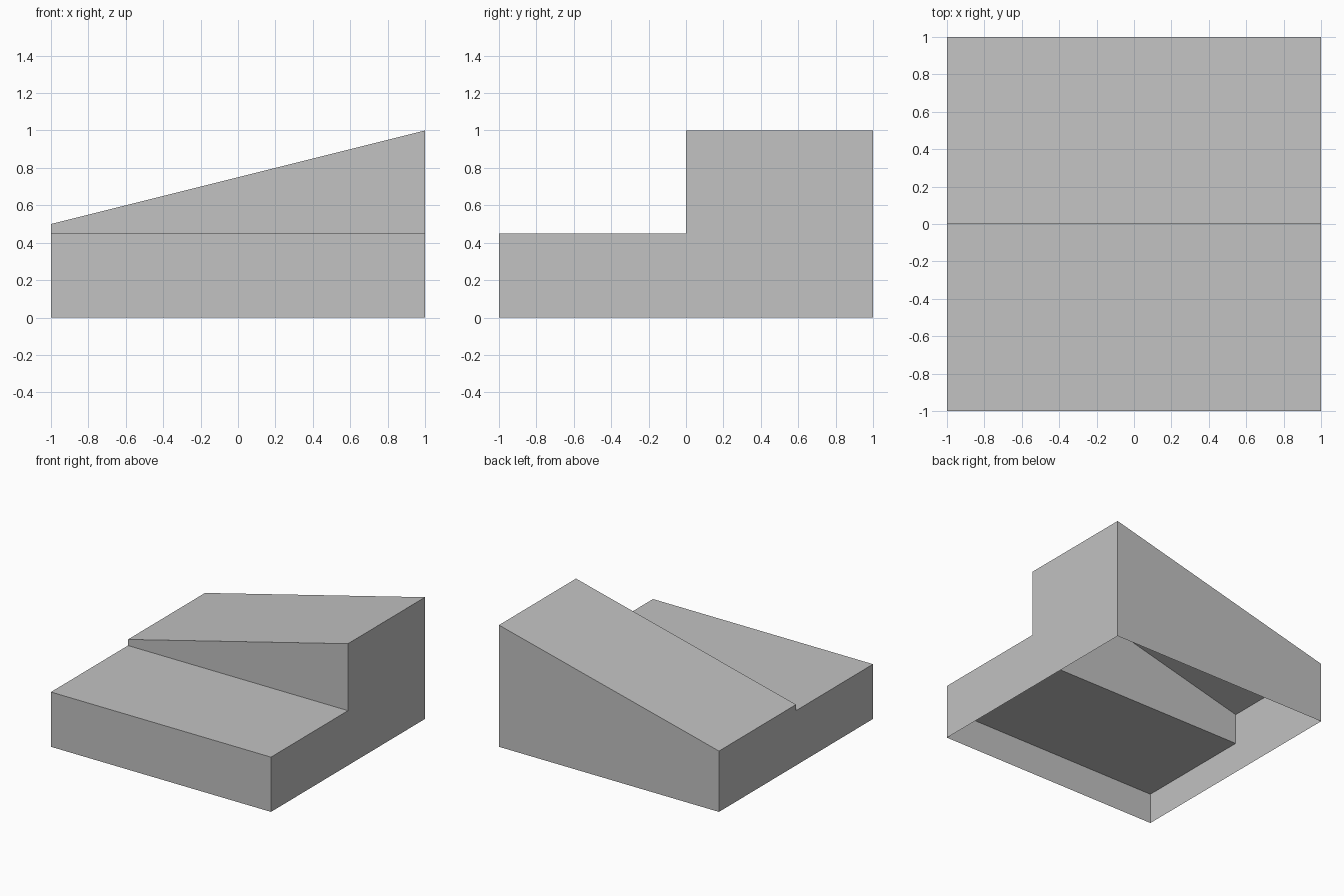
import bpy
import bmesh

cube = bpy.data.objects.get("Cube")
if cube:
    bpy.data.objects.remove(cube, do_unlink=True)

STEP_TOP = 0.45
SHELF = 0.25
LOW, HIGH = 0.5, 1.0

grey = bpy.data.materials.new("plain grey")
grey.use_nodes = True
grey.diffuse_color = (0.54, 0.54, 0.54, 1)
grey.node_tree.nodes["Principled BSDF"].inputs["Base Color"].default_value = grey.diffuse_color


def loft(name, start, end, caps=False):
    """Bridge two (y, z) profiles at x = -1 and x = 1, optionally capping both ends."""
    bm = bmesh.new()
    a = [bm.verts.new((-1, y, z)) for y, z in start]
    b = [bm.verts.new((1, y, z)) for y, z in end]
    for i in range(len(a) - 1):
        bm.faces.new((a[i], a[i + 1], b[i + 1], b[i]))
    if caps:
        bm.faces.new(a[::-1])
        bm.faces.new(b)
    mesh = bpy.data.meshes.new(name)
    bm.to_mesh(mesh)
    bm.free()
    mesh.materials.append(grey)
    obj = bpy.data.objects.new(name, mesh)
    bpy.context.collection.objects.link(obj)
    return obj


def stepped_profile(top):
    return [(1, 0), (1, top), (0, top), (0, STEP_TOP), (-1, STEP_TOP), (-1, 0)]


# Open-bottomed outer shell: flat front step and a rear block with a sloping roof
loft("outer_shell", stepped_profile(LOW), stepped_profile(HIGH), caps=True)

# Underside of the thick front step, with its rear edge closed up to the riser
shelf = [(-1, SHELF), (0, SHELF), (0, STEP_TOP)]
loft("step_underside", shelf, shelf)
